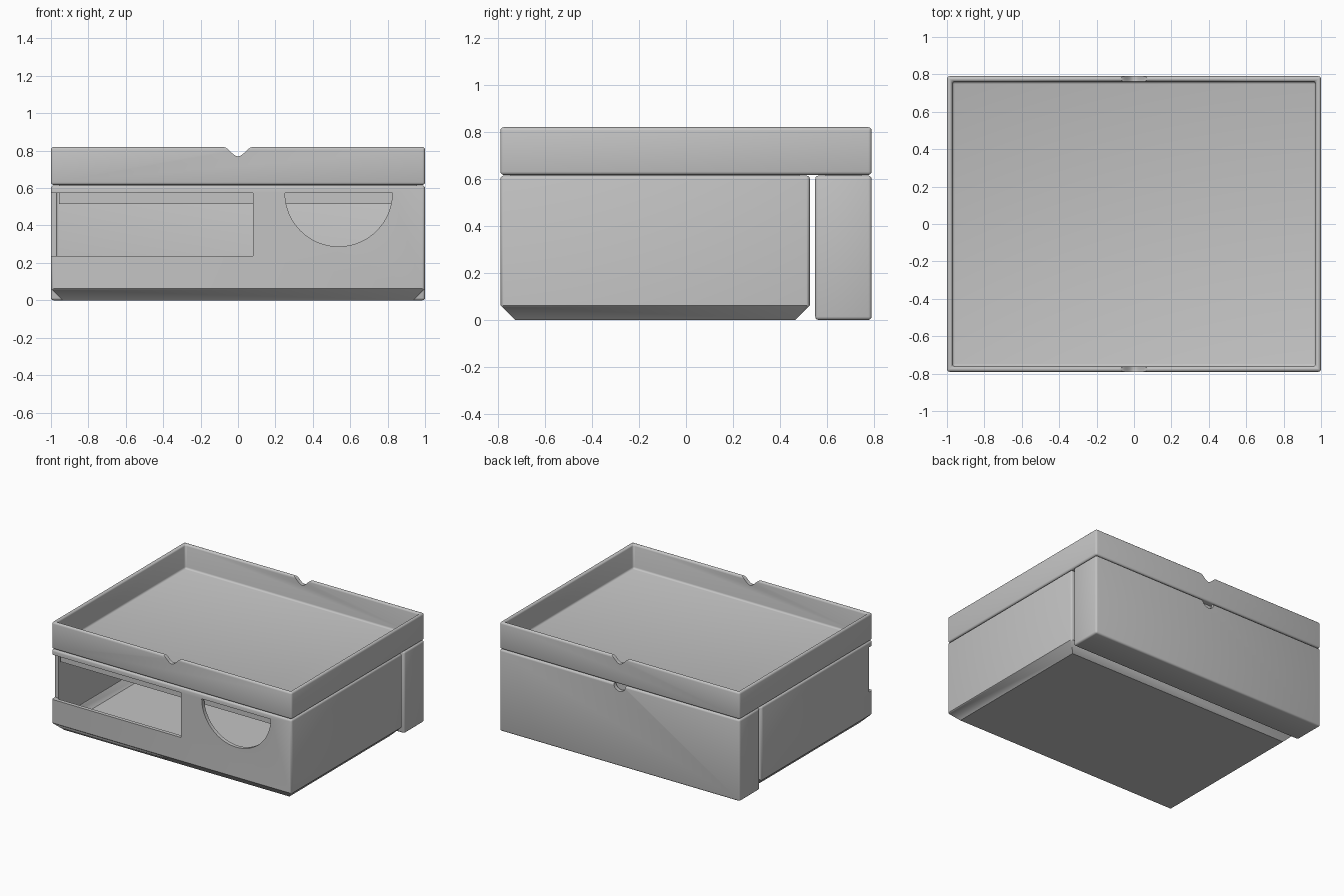
import bpy, bmesh, math

if "Cube" in bpy.data.objects:
    bpy.data.objects.remove(bpy.data.objects["Cube"])

grey = bpy.data.materials.new("plain_grey")
grey.diffuse_color = (0.55, 0.55, 0.55, 1)
grey.use_nodes = True
grey.node_tree.nodes["Principled BSDF"].inputs["Base Color"].default_value = grey.diffuse_color


def add(name, bm):
    bmesh.ops.recalc_face_normals(bm, faces=bm.faces[:])
    me = bpy.data.meshes.new(name)
    bm.to_mesh(me)
    bm.free()
    ob = bpy.data.objects.new(name, me)
    bpy.context.collection.objects.link(ob)
    me.materials.append(grey)
    return ob


def cuboid(x, y, z):
    bm = bmesh.new()
    bmesh.ops.create_cube(bm, size=1)
    for v in bm.verts:
        v.co = [lo if c < 0 else hi for c, (lo, hi) in zip(v.co, (x, y, z))]
    bm.normal_update()
    return bm


def bevel(bm, edges, offset, segments):
    bmesh.ops.bevel(bm, geom=edges, offset=offset, segments=segments,
                    profile=0.5, affect='EDGES', clamp_overlap=True)
    bm.normal_update()


def open_box(name, x, y, z, wall, floor, chamfer=0.0, radius=0.014):
    """Open-topped box, with optional chamfered base and rounded edges."""
    bm = cuboid(x, y, z)
    top = max(bm.faces, key=lambda f: f.calc_center_median().z)
    bmesh.ops.inset_individual(bm, faces=[top], thickness=wall, depth=0)
    bmesh.ops.inset_individual(bm, faces=[top], thickness=0, depth=floor - z[1])
    bm.normal_update()
    if chamfer:
        bevel(bm, list(top.edges), chamfer * 0.75, 1)
        base = min(bm.faces, key=lambda f: f.calc_center_median().z)
        bevel(bm, list(base.edges), chamfer, 1)
    low = z[0] + chamfer + 0.01 if chamfer else -1
    bevel(bm, [e for e in bm.edges if e.calc_face_angle(0) > 1.2
               and max(v.co.z for v in e.verts) > low], radius, 3)
    return add(name, bm)


def prism(points, y0, y1):
    """Cutter with an outline in x and z, running from y0 to y1."""
    bm = bmesh.new()
    a = [bm.verts.new((px, y0, pz)) for px, pz in points]
    b = [bm.verts.new((px, y1, pz)) for px, pz in points]
    bm.faces.new(a)
    bm.faces.new(b[::-1])
    for i in range(len(a)):
        j = (i + 1) % len(a)
        bm.faces.new((a[i], b[i], b[j], a[j]))
    return add("cutter", bm)


def cut(ob, cutter):
    mod = ob.modifiers.new("cut", 'BOOLEAN')
    mod.operation = 'DIFFERENCE'
    mod.solver = 'EXACT'
    mod.object = cutter
    dg = bpy.context.evaluated_depsgraph_get()
    me = bpy.data.meshes.new_from_object(ob.evaluated_get(dg))
    ob.modifiers.clear()
    ob.data = me
    bpy.data.objects.remove(cutter)


def half_circle(cx, cz, r, n=48):
    return [(cx + r * math.cos(math.pi + math.pi * i / n),
             cz + r * math.sin(math.pi + math.pi * i / n)) for i in range(n + 1)]


# Front box with two windows; the wide one wraps round the left corner
front_box = open_box("front_box", (-1, 1), (-0.79, 0.527), (0, 0.614), 0.04, 0.04, 0.062)
cut(front_box, prism([(-1.1, 0.238), (0.08, 0.238), (0.08, 0.575), (-1.1, 0.575)],
                     -0.85, -0.748))
cut(front_box, prism(half_circle(0.538, 0.575, 0.287), -0.85, -0.70))

# Narrow back box with a finger notch
back_box = open_box("back_box", (-1, 1), (0.55, 0.79), (0, 0.614), 0.04, 0.04)
cut(back_box, prism(half_circle(0, 0.614, 0.05, 24) + [(0.05, 0.7), (-0.05, 0.7)],
                    0.72, 0.85))

# Tray on top, with a soft notch through the front and back rims
tray = open_box("tray", (-1, 1), (-0.79, 0.79), (0.617, 0.82), 0.04, 0.637)
wave = [(t / 100, 0.82 - 0.025 * (1 + math.cos(math.pi * t / 8)))
        for t in [-8 + 16 * i / 24 for i in range(25)]]
cut(tray, prism(wave + [(0.08, 0.9), (-0.08, 0.9)], -0.9, 0.9))

# Lips under the tray that locate it in each box
lips = []
for name, y0, y1 in (("front_lip", -0.746, 0.483), ("back_lip", 0.594, 0.746)):
    lip = add(name, cuboid((-0.956, 0.956), (y0, y1), (0.515, 0.626)))
    cut(lip, add("cutter", cuboid((-0.92, 0.92), (y0 + 0.036, y1 - 0.036), (0.4, 0.8))))
    lips.append(lip)

# Smooth rounded edges, keep corners crisp
for ob in [front_box, back_box, tray] + lips:
    bpy.ops.object.select_all(action='DESELECT')
    ob.select_set(True)
    bpy.context.view_layer.objects.active = ob
    bpy.ops.object.shade_smooth_by_angle(angle=math.radians(35))
